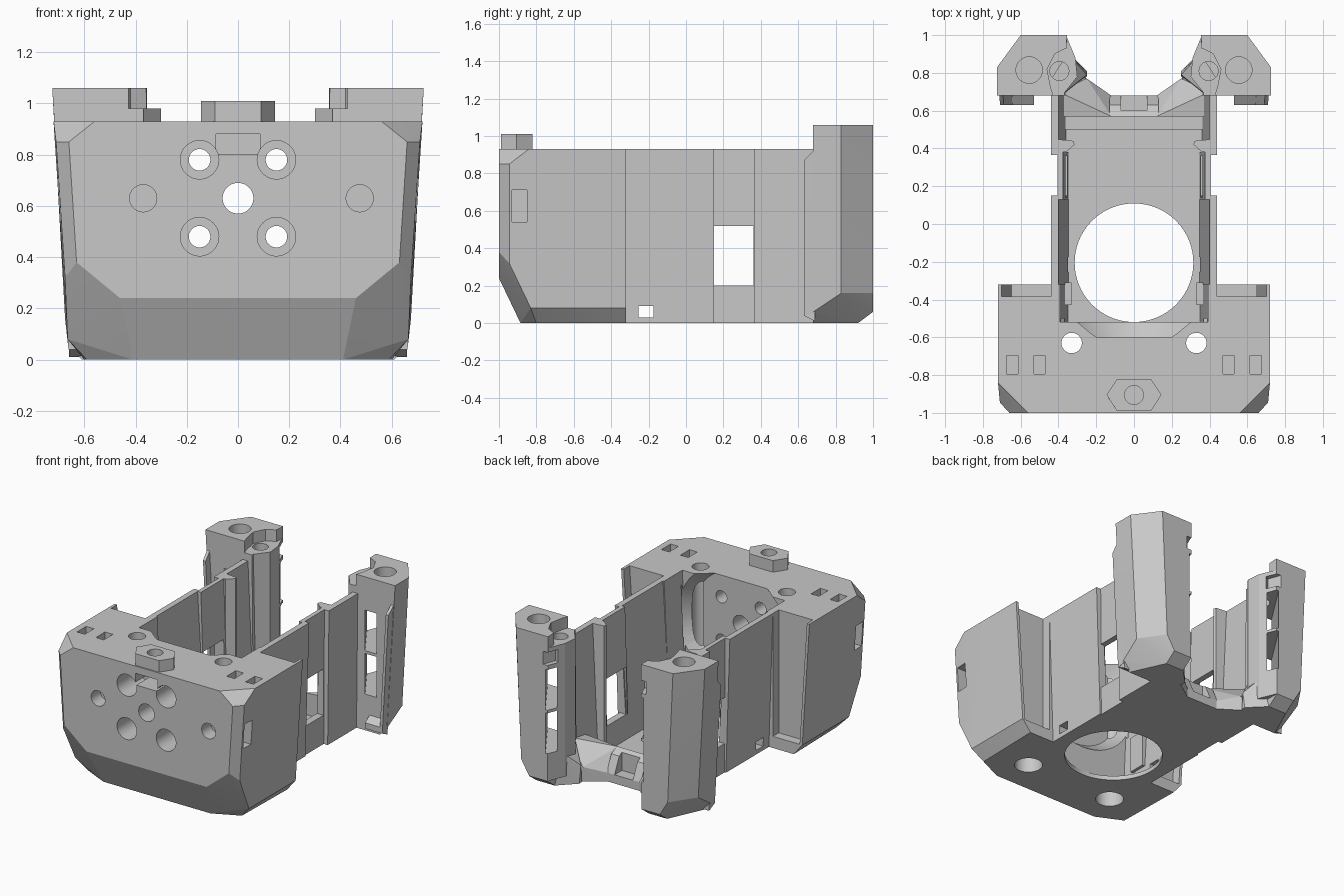
import bpy, bmesh, math
from mathutils import Matrix, Vector

cube = bpy.data.objects.get("Cube")
if cube:
    bpy.data.objects.remove(cube, do_unlink=True)

grey = bpy.data.materials.new("plain grey")
grey.use_nodes = True
grey.diffuse_color = (0.58, 0.58, 0.58, 1)
grey.node_tree.nodes["Principled BSDF"].inputs["Base Color"].default_value = (0.58, 0.58, 0.58, 1)


def finish(name, bm):
    bmesh.ops.recalc_face_normals(bm, faces=bm.faces)
    me = bpy.data.meshes.new(name)
    bm.to_mesh(me)
    bm.free()
    ob = bpy.data.objects.new(name, me)
    bpy.context.collection.objects.link(ob)
    me.materials.append(grey)
    return ob


def hull(name, pts):
    bm = bmesh.new()
    for p in pts:
        bm.verts.new(p)
    res = bmesh.ops.convex_hull(bm, input=bm.verts)
    loose = [v for v in res["geom_interior"] if isinstance(v, bmesh.types.BMVert)]
    bmesh.ops.delete(bm, geom=loose, context="VERTS")
    bmesh.ops.dissolve_limit(bm, angle_limit=0.01, verts=bm.verts, edges=bm.edges)
    return finish(name, bm)


def box(name, x, y, z):
    return hull(name, [(a, b, c) for a in x for b in y for c in z])


def slab(name, outline, z0, z1):
    return hull(name, [(x, y, z) for x, y in outline for z in (z0, z1)])


def rod(name, a, b, r1, r2=None, n=48):
    a, b = Vector(a), Vector(b)
    bm = bmesh.new()
    turn = (b - a).to_track_quat("Z", "Y").to_matrix().to_4x4()
    bmesh.ops.create_cone(bm, cap_ends=True, segments=n, radius1=r1, radius2=r2 or r1,
                          depth=(b - a).length, matrix=Matrix.Translation((a + b) / 2) @ turn)
    return finish(name, bm)


def combine(ob, other, op="DIFFERENCE"):
    mod = ob.modifiers.new(op, "BOOLEAN")
    mod.operation, mod.solver, mod.object = op, "EXACT", other
    bpy.context.view_layer.objects.active = ob
    bpy.ops.object.modifier_apply(modifier=mod.name)
    bpy.data.objects.remove(other, do_unlink=True)


def mirror(ob):
    ob.modifiers.new("mirror", "MIRROR")


# Chamfered front block
half = [(.56, -1, .93), (.66, -1, .85), (.63, -1, .38), (.46, -1, .24), (.41, -.885, 0),
        (.71, -.945, .85), (.675, -.945, .32), (.665, -.83, .08), (.72, -.84, .93),
        (.59, -.80, 0), (.72, -.32, .93), (.665, -.32, .08), (.60, -.32, 0)]
head = hull("front_block", [(s * x, y, z) for x, y, z in half for s in (1, -1)])

# Recessed back faces, leaving a thin outer skin and a foot
for s in (1, -1):
    combine(head, hull("c", [(s * x, y, z) for y in (-.385, -.2)
                             for x, z in ((.44, .08), (.645, .08), (.44, 1), (.705, 1))]))

# Raised hexagonal nut boss
boss = slab("boss", [(s * x, -.905 + t * y) for x, y in ((.145, 0), (.09, .085))
                     for s in (1, -1) for t in (1, -1)], .85, 1.01)
combine(head, boss, "UNION")
combine(head, rod("c", (0, -.905, .9), (0, -.905, 1.1), .05))
combine(head, box("c", (-.085, .085), (-1.1, -.83), (.80, .88)))

# Tray pocket and round recess in its front wall
combine(head, hull("c", [(s * x, y, z) for s in (1, -1) for y in (-.52, 0)
                         for x, z in ((.35, .03), (.40, 1.1))]))
combine(head, rod("c", (0, -.60, .63), (0, -.5, .63), .36, .44))

# Front holes
combine(head, rod("c", (0, -1.1, .63), (0, -.4, .63), .06))
for x in (-.15, .15):
    for z in (.48, .78):
        combine(head, rod("c", (x, -1.1, z), (x, -.75, z), .075))
        combine(head, rod("c", (x, -1.1, z), (x, -.4, z), .042))
for x in (-.37, .475):
    combine(head, rod("c", (x, -1.1, .63), (x, -.9, .63), .053))

# Top slots, vertical holes countersunk from below, and side slots
for s in (1, -1):
    combine(head, rod("c", (s * .33, -.63, -.1), (s * .33, -.63, 1.1), .054))
    combine(head, rod("c", (s * .34, -.65, -.1), (s * .34, -.65, .25), .09))
    for x in (.5, .645):
        combine(head, box("c", (s * (x - .03), s * (x + .03)), (-.795, -.695), (.84, 1)))
    combine(head, box("c", (s * .63, s * .8), (-.93, -.85), (.54, .71)))

# Tray floor with the large round opening
floor = box("tray_floor", (-.40, .40), (-.40, .60), (0, .03))
for part in (floor, head):
    combine(part, rod("c", (0, -.205, -.1), (0, -.205, .2), .314, n=96))


# Side walls, leaning inwards towards the floor
def wall(name, y0, y1, top, base):
    return hull(name, [(x, y, z) for y in (y0, y1)
                       for xs, z in ((top, .93), (base, 0)) for x in xs])


front_wall = wall("front_side_wall", -.40, .15, (.40, .44), (.345, .41))
combine(front_wall, box("c", (.2, .6), (-.255, -.175), (.03, .09)))
clip = box("clip", (.33, .38), (-.43, -.31), (.1, .35))
combine(front_wall, clip, "UNION")
mirror(front_wall)

recess_wall = wall("recessed_wall", .13, .38, (.375, .405), (.345, .40))
combine(recess_wall, box("c", (.2, .6), (.14, .36), (.20, .52)))
mirror(recess_wall)

rear_wall = wall("rear_side_wall", .365, .70, (.40, .44), (.36, .43))
flare = slab("flare", [(.42, .38), (.36, .38), (.315, .42), (.32, .44), (.42, .45)], 0, .93)
combine(rear_wall, flare, "UNION")
mirror(rear_wall)

# Rear lip: step, notched centre and side wings
box("lip_step", (-.38, .38), (.50, .575), (0, .05))
lip = hull("lip_centre", [(s * .13, y, z) for s in (1, -1)
                          for y, z in ((.57, 0), (.57, .2), (.63, .17), (.68, .06), (.68, 0))])
combine(lip, box("c", (-.07, .07), (.60, .8), (.06, .3)))
wing = hull("lip_wing", [(.12, .57, 0), (.12, .68, 0), (.27, .78, 0), (.42, .78, 0),
                         (.42, .57, 0), (.12, .57, .2), (.12, .68, .06), (.25, .77, .1),
                         (.40, .70, .24), (.40, .57, .22)])
mirror(wing)

# Rear pillars, wide at the top
pillar = hull("rear_pillar", [
    (.725, .68, 1.06), (.725, .83, 1.06), (.60, 1, 1.06), (.355, 1, 1.06), (.37, .68, 1.06),
    (.664, .68, .06), (.675, .83, .16), (.56, 1, .16), (.36, 1, .06), (.50, 1, .06),
    (.36, .92, 0), (.50, .92, 0), (.61, .68, 0), (.36, .68, 0)])
combine(pillar, slab("c", [(.2, .6), (.40, .6), (.44, .72), (.46, .82), (.42, .9),
                           (.36, .93), (.2, .93)], .98, 1.2))
inner = slab("inner", [(.45, 1), (.36, 1), (.31, .88), (.30, .78), (.38, .68), (.45, .68)],
             .06, .98)
combine(pillar, inner, "UNION")

# Thin outer skin and foot on the pillar front
skin = hull("skin", [(x + d, y, z) for d in (0, -.02)
                     for x, y, z in ((.662, .63, .04), (.709, .63, .87), (.714, .69, .93),
                                     (.662, .69, .05))])
foot = hull("foot", [(x, y, z) for x in (.53, .66) for y, z in
                     ((.63, .04), (.63, .08), (.69, .12), (.69, .01))])
combine(pillar, skin, "UNION")
combine(pillar, foot, "UNION")

# Pillar screw holes, diagonal slits and back notch
combine(pillar, rod("c", (.555, .815, .85), (.555, .815, 1.2), .07))
combine(pillar, rod("c", (.395, .81, .8), (.395, .81, 1.2), .05))
for z0, z1 in ((.25, .53), (.55, .83)):
    combine(pillar, slab("c", [(.56, .58), (.62, .62), (.33, 1.07), (.27, 1.03)], z0, z1))
combine(pillar, slab("c", [(.34, 1.1), (.28, .95), (.36, .91), (.43, 1.1)], .86, .95))
mirror(pillar)

# Low gusset joining each pillar to the lip
gusset = hull("pillar_gusset", [(.25, .78, 0), (.25, .81, 0), (.36, .92, 0), (.42, .66, 0),
                                (.25, .79, .12), (.33, .88, .22), (.40, .67, .3)])
mirror(gusset)

# Smooth round holes, keep edges sharp
for ob in bpy.context.scene.objects:
    ob.select_set(ob.type == "MESH")
bpy.context.view_layer.objects.active = head
bpy.ops.object.shade_smooth_by_angle(angle=math.radians(8.5))
